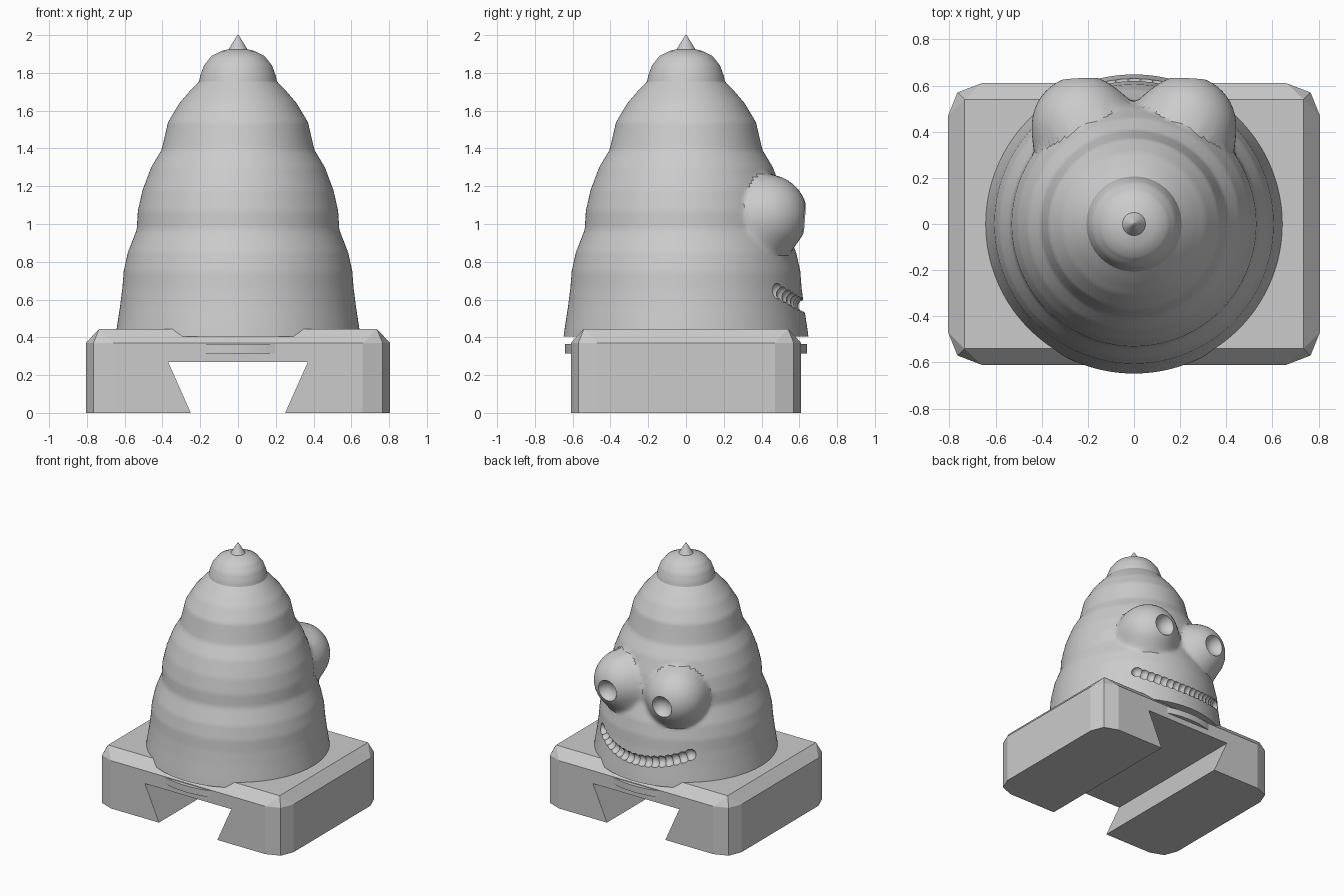
import bpy, bmesh, math
from mathutils import Vector

if "Cube" in bpy.data.objects:
    bpy.data.objects.remove(bpy.data.objects["Cube"])

grey = bpy.data.materials.new("plain grey")
grey.diffuse_color = (0.6, 0.6, 0.6, 1)
grey.use_nodes = True
grey.node_tree.nodes["Principled BSDF"].inputs["Base Color"].default_value = grey.diffuse_color


def make(name, bm):
    bmesh.ops.recalc_face_normals(bm, faces=bm.faces)
    me = bpy.data.meshes.new(name)
    bm.to_mesh(me)
    bm.free()
    ob = bpy.data.objects.new(name, me)
    me.materials.append(grey)
    bpy.context.collection.objects.link(ob)
    return ob


def bridge(bm, lo, hi):
    n = len(lo)
    for i in range(n):
        j = (i + 1) % n
        bm.faces.new((lo[i], lo[j], hi[j], hi[i]))


def loft(name, rings):
    """Closed solid through rings of equal point count."""
    bm = bmesh.new()
    loops = [[bm.verts.new(p) for p in ring] for ring in rings]
    for a, b in zip(loops, loops[1:]):
        bridge(bm, a, b)
    bm.faces.new(loops[0][::-1])
    bm.faces.new(loops[-1])
    return make(name, bm)


def cut(ob, cutters):
    """Subtract the cutters, then discard them."""
    col = bpy.data.collections.new("cutters")
    bpy.context.scene.collection.children.link(col)
    for c in cutters:
        c.hide_render = True
        col.objects.link(c)
    mod = ob.modifiers.new("cut", 'BOOLEAN')
    mod.operation, mod.solver = 'DIFFERENCE', 'EXACT'
    mod.operand_type, mod.collection = 'COLLECTION', col
    bpy.context.view_layer.objects.active = ob
    bpy.ops.object.modifier_apply(modifier=mod.name)
    for c in cutters:
        bpy.data.objects.remove(c)
    bpy.data.collections.remove(col)


def ball(name, pos, radius, seg=20):
    bm = bmesh.new()
    bmesh.ops.create_uvsphere(bm, u_segments=seg, v_segments=seg // 2 + 2, radius=radius)
    bmesh.ops.translate(bm, verts=bm.verts, vec=pos)
    return make(name, bm)


def smooth(ob, angle):
    bpy.ops.object.select_all(action='DESELECT')
    ob.select_set(True)
    bpy.context.view_layer.objects.active = ob
    bpy.ops.object.shade_smooth_by_angle(angle=math.radians(angle))


# Base block: faceted corners, bevelled rectangular top
bm = bmesh.new()
quarter = [(0.805, 0.47), (0.765, 0.57), (0.66, 0.61)]
outline = []
for sx, sy in ((1, 1), (-1, 1), (-1, -1), (1, -1)):
    pts = [(sx * x, sy * y) for x, y in quarter]
    outline += pts if sx * sy > 0 else pts[::-1]
low = [bm.verts.new((x, y, 0)) for x, y in outline]
mid = [bm.verts.new((x, y, 0.37)) for x, y in outline]
top = [bm.verts.new((sx * 0.735, sy * 0.54, 0.445))
       for sx, sy in ((1, 1), (-1, 1), (-1, -1), (1, -1))]
bridge(bm, low, mid)
bm.faces.new(low[::-1])
bm.faces.new(top)
for i in range(4):
    a, b, c = mid[3 * i:3 * i + 3]
    bm.faces.new((a, b, top[i]))
    bm.faces.new((b, c, top[i]))
    bm.faces.new((c, mid[(3 * i + 3) % 12], top[(i + 1) % 4], top[i]))
base = make("base", bm)

# Dovetail slot through the underside
slot = [(-0.25, 0), (-0.237, -0.03), (0.237, -0.03), (0.25, 0), (0.37, 0.27), (-0.37, 0.27)]
cut(base, [loft("slot", [[(x, y, z) for x, z in slot] for y in (-1, 1)])])


# Thin disc peeking out of the base front and back
def circle(r, z, n=128):
    return [(r * math.cos(2 * math.pi * i / n), r * math.sin(2 * math.pi * i / n), z)
            for i in range(n)]


disc = loft("base_disc", [circle(0.641, 0.315), circle(0.641, 0.365)])
smooth(disc, 30)

# Tiered body: lathe profile (radius, height)
profile = [(0.648, 0.405), (0.642, 0.45), (0.625, 0.56), (0.612, 0.66), (0.605, 0.75),
           (0.583, 0.85), (0.542, 0.955), (0.536, 0.975), (0.53, 1.07), (0.505, 1.18),
           (0.46, 1.30), (0.406, 1.39), (0.398, 1.42), (0.37, 1.54), (0.31, 1.64),
           (0.25, 1.71), (0.206, 1.755), (0.2, 1.785), (0.18, 1.84), (0.14, 1.89),
           (0.09, 1.915), (0.05, 1.925), (0.028, 1.96), (0.004, 2.0)]


def radius_at(z):
    for (r0, z0), (r1, z1) in zip(profile, profile[1:]):
        if z <= z1:
            return r0 + (r1 - r0) * (z - z0) / (z1 - z0)
    return profile[-1][0]


EYE, EYE_R, BLEND = Vector((0.225, 0.425, 1.045)), 0.218, 0.09


def body_point(ang, z):
    """Lathe surface blended smoothly with the two eye bulges."""
    r = radius_at(z)
    d = Vector((math.cos(ang), math.sin(ang)))
    for sx in (1, -1):
        c = Vector((sx * EYE.x, EYE.y))
        along = c.dot(d)
        if along <= 0:
            continue
        q = EYE_R ** 2 - (z - EYE.z) ** 2 - (c.length_squared - along ** 2)
        t = along + math.copysign(math.sqrt(abs(q)), q)
        h = max(BLEND - abs(r - t), 0) / BLEND
        r = max(r, t) + h * h * BLEND / 4
    return (r * d.x, r * d.y, z)


heights = []
for (_, z0), (_, z1) in zip(profile, profile[1:]):
    steps = max(1, round((z1 - z0) / 0.018))
    heights += [z0 + (z1 - z0) * k / steps for k in range(steps)]
heights.append(2.0)
N = 160
body = loft("body", [[body_point(2 * math.pi * i / N, z) for i in range(N)] for z in heights])

# Eye sockets and a smile of overlapping round dents
cutters = [ball("socket", (s * 0.235, 0.655, 1.03), 0.085, 28) for s in (1, -1)]
for k in range(-8, 9):
    a = k / 8 * 0.66
    z = 0.565 + 0.08 * (k / 8) ** 2
    r = radius_at(z) + 0.004
    cutters.append(ball("dent", (r * math.sin(a), r * math.cos(a), z), 0.042))
cut(body, cutters)
smooth(body, 32)
